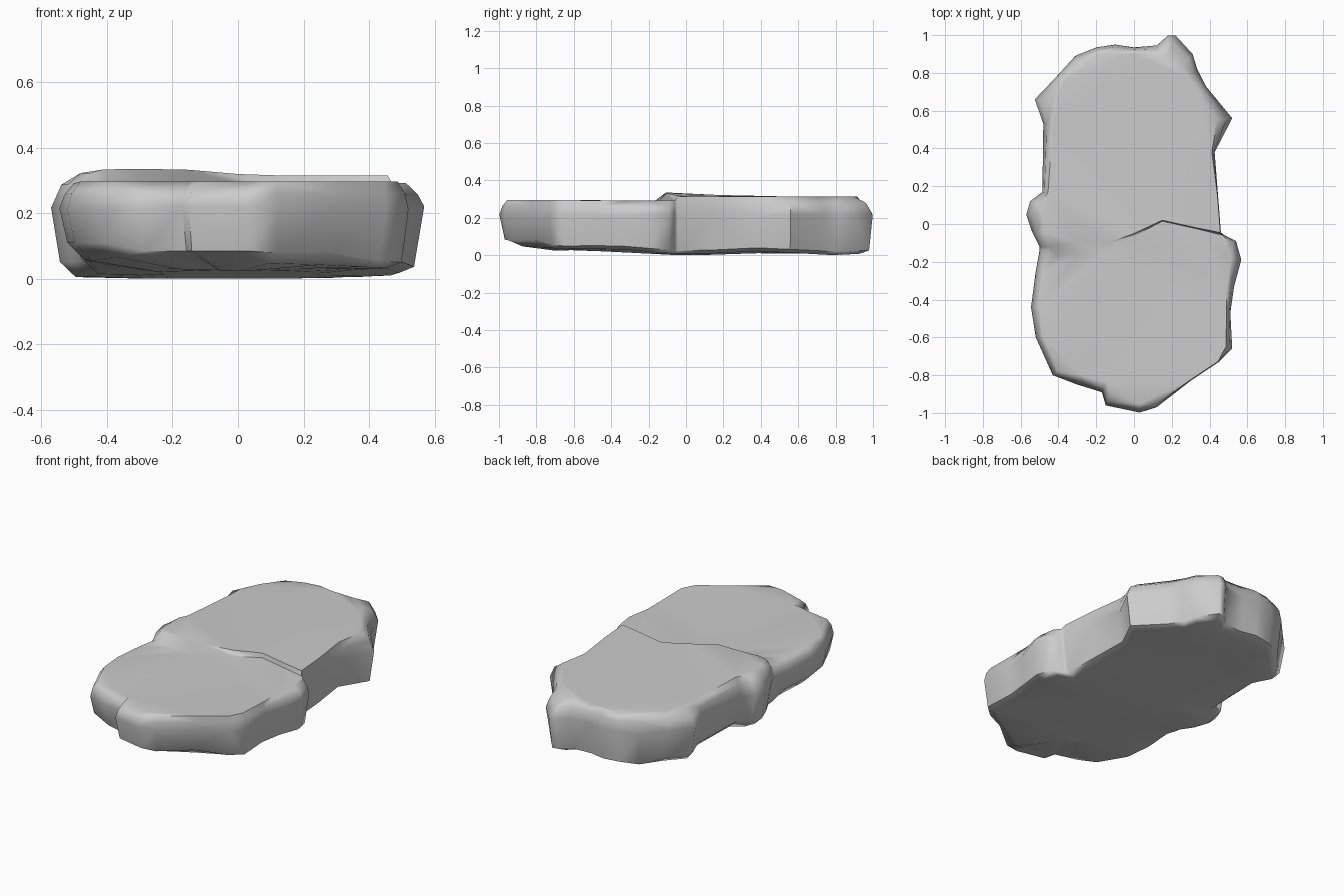
import bpy, bmesh, random
from mathutils import Vector

if "Cube" in bpy.data.objects:
    bpy.data.objects.remove(bpy.data.objects["Cube"])

random.seed(4)

# outlines seen from above, counter-clockwise: x, y, inset of the top edge
FRONT = [(-.50, -.14, .04), (-.52, -.25, .04), (-.545, -.44, .045), (-.52, -.60, .04),
         (-.43, -.80, .035), (-.30, -.85, .06), (-.17, -.89, .06), (-.15, -.96, .06),
         (.03, -.998, .045), (.12, -.97, .015), (.30, -.83, .005), (.45, -.73, .005),
         (.52, -.66, .035), (.51, -.47, .02), (.53, -.33, .04), (.568, -.19, .055),
         (.54, -.09, .04), (.48, -.06, .01)]
BACK = [(.46, -.045, .003), (.445, .15, .003), (.427, .38, .015), (.52, .56, .08),
        (.38, .73, .06), (.335, .82, .07), (.31, .90, .085), (.22, .998, .11),
        (.18, .998, .11), (.12, .945, .05), (0, .935, .035), (-.10, .95, .035),
        (-.20, .935, .035), (-.31, .89, .035), (-.42, .77, .05), (-.525, .66, .10),
        (-.48, .53, .05), (-.485, .17, .03), (-.55, .12, .07), (-.57, .05, .09),
        (-.54, -.04, .06), (-.50, -.12, .05)]
# step across the slab: x, y, height of upper lip, width of the slope below it
STEP = [(.33, -.02, .32, .005), (.15, .02, .32, .005), (0, -.05, .325, .015),
        (-.15, -.105, .338, .04), (-.30, -.10, .341, .06), (-.41, -.11, .339, .06)]
# underside height along y
UNDER = [(-1, .05), (-.85, .045), (-.6, .03), (-.4, .038), (0, .004),
         (.37, .024), (.85, .002), (1, .01)]


def under(y):
    for (y0, z0), (y1, z1) in zip(UNDER, UNDER[1:]):
        if y <= y1:
            return z0 + (z1 - z0) * (y - y0) / (y1 - y0)
    return UNDER[-1][1]


def inward(x, y, d):
    p = Vector((x, y))
    return p + (Vector((0, max(-.5, min(.5, y)))) - p).normalized() * d


bm = bmesh.new()
outline = FRONT + BACK
nf, n = len(FRONT), len(outline)
rings = [[] for _ in range(6)]
for i, (x, y, ins) in enumerate(outline):
    front = i < nf
    top = (.302 if y < -.5 else .297) if front else (.328 if x < 0 and y < .4 else .32)
    low = under(y) + (.05 if x < -.4 else .022)
    chip = front and x < .05 and y < -.2       # chipped lower front-left edge
    if chip:
        low = .115 if x < -.3 else .09
    elif front and y < -.8:
        low = .085
    base_z = under(y) + (.03 if chip else .004)
    jit = random.uniform(0, .012)
    levels = [(.30, under(y * .6)), (.10 if y < -.85 else .075, base_z),
              (.02 + jit, low), (0, .215 + jit),
              (ins * .35, top - .035), (ins, top)]
    for ring, (d, z) in zip(rings, levels):
        ring.append(bm.verts.new((*inward(x, y, d), z)))

# side walls and rounded edges
for a, b in zip(rings, rings[1:]):
    for i in range(n):
        j = (i + 1) % n
        bm.faces.new((a[i], a[j], b[j], b[i]))

# underside
bm.faces.new(list(reversed(rings[0])))

# step slope and the two top surfaces
top = rings[-1]
hi = [bm.verts.new((x, y, z)) for x, y, z, w in STEP]
lo = [bm.verts.new((x, y - w, .294)) for x, y, z, w in STEP]
high_line = [top[nf]] + hi + [top[n - 1]]
low_line = [top[nf - 1]] + lo + [top[0]]
for i in range(len(high_line) - 1):
    bm.faces.new((low_line[i], high_line[i], high_line[i + 1], low_line[i + 1]))
bm.faces.new(top[:nf] + lo)
bm.faces.new(top[nf:] + list(reversed(hi)))

bm.normal_update()
bmesh.ops.triangulate(bm, faces=bm.faces[:], ngon_method='BEAUTY')
bmesh.ops.recalc_face_normals(bm, faces=bm.faces[:])
low_z = min(v.co.z for v in bm.verts)
for v in bm.verts:
    v.co.z -= low_z

mesh = bpy.data.meshes.new("rock_slab")
bm.to_mesh(mesh)
bm.free()
rock = bpy.data.objects.new("rock_slab", mesh)
bpy.context.collection.objects.link(rock)
bpy.context.view_layer.objects.active = rock
rock.select_set(True)
bpy.ops.object.shade_smooth_by_angle(angle=1.0)

# keep the large flat tops evenly shaded
weighted = rock.modifiers.new("flat_tops", 'WEIGHTED_NORMAL')
weighted.keep_sharp = True
